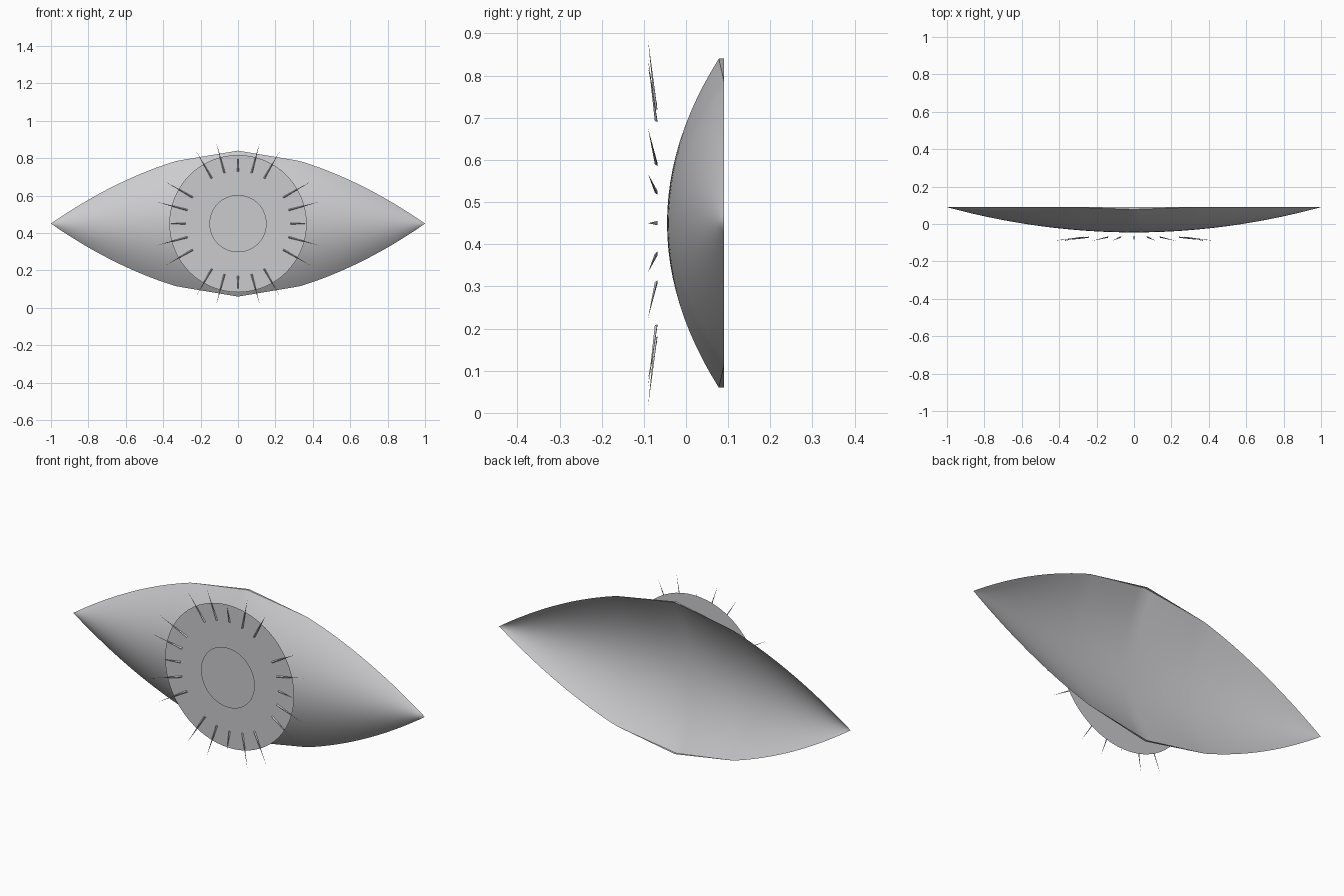
import bpy, bmesh
from math import sin, cos, radians, pi
from mathutils import Vector

if "Cube" in bpy.data.objects:
    bpy.data.objects.remove(bpy.data.objects["Cube"], do_unlink=True)

MID = 0.45      # height of the eye centre
BACK = 0.09     # plane of the shell rim


def make_material(name, color):
    mat = bpy.data.materials.new(name)
    mat.use_nodes = True
    mat.diffuse_color = color
    mat.node_tree.nodes["Principled BSDF"].inputs["Base Color"].default_value = color
    return mat


grey = make_material("soft grey", (0.6, 0.6, 0.62, 1))


def finish(name, bm, smooth=False):
    mesh = bpy.data.meshes.new(name)
    bm.to_mesh(mesh)
    bm.free()
    obj = bpy.data.objects.new(name, mesh)
    bpy.context.collection.objects.link(obj)
    mesh.materials.append(grey)
    if smooth:
        bpy.context.view_layer.objects.active = obj
        obj.select_set(True)
        bpy.ops.object.shade_smooth_by_angle(angle=radians(30))
        obj.select_set(False)
    return obj


def half_height(x):
    # Almond outline: curved towards the corners, straight chords in the middle
    a = abs(x)
    if a < 0.33:
        return 0.39 - 0.055 * a / 0.33
    t = (1 - a) / 0.67
    return 0.335 * t + 0.13 * t * (1 - t)


# Almond shell, open at the back, with a shallow rim in the middle
bm = bmesh.new()
NX, NV = 60, 24
rows = []
for i in range(NX + 1):
    x = -1 + 2 * i / NX
    depth = 0.135 * (1 - x * x)
    k = 0.91 + 0.09 * min(abs(x) / 0.33, 1)
    h = half_height(x)
    row = []
    for j in range(NV + 1):
        v = -1 + 2 * j / NV
        row.append(bm.verts.new((x, BACK - depth * (1 - k * v * v), MID + h * v)))
    low = bm.verts.new((x, BACK, MID - h))
    high = bm.verts.new((x, BACK, MID + h))
    rows.append([low] + row + [high])
for a, b in zip(rows, rows[1:]):
    for j in range(len(a) - 1):
        bm.faces.new((a[j], b[j], b[j + 1], a[j + 1]))
bmesh.ops.remove_doubles(bm, verts=bm.verts, dist=0.0001)
finish("eye_shell", bm, True)


# Flat discs in front of the shell
def disc(name, radius, y):
    bm = bmesh.new()
    ring = [bm.verts.new((radius * cos(2 * pi * i / 64), y,
                          MID + radius * sin(2 * pi * i / 64))) for i in range(64)]
    bm.faces.new(ring)
    finish(name, bm)


disc("eye_disc", 0.367, -0.068)
disc("iris", 0.205, -0.072)
disc("pupil", 0.153, -0.082)

# Thin spikes around the disc, leaning forward, none on the diagonals
bm = bmesh.new()
for deg in range(0, 360, 15):
    if deg % 90 == 45:
        continue
    reach = 0.37 if deg % 90 == 0 else 0.45
    out = Vector((cos(radians(deg)), 0, sin(radians(deg))))
    side = Vector((-out.z, 0, out.x))
    centre = Vector((0, -0.068, MID))
    base = centre + out * 0.28
    tip = bm.verts.new(centre + out * reach + Vector((0, -0.022, 0)))
    foot = [bm.verts.new(base + side * 0.005),
            bm.verts.new(base - side * 0.005),
            bm.verts.new(base + Vector((0, -0.006, 0)))]
    bm.faces.new(foot)
    for i in range(3):
        bm.faces.new((foot[i], tip, foot[(i + 1) % 3]))
bmesh.ops.recalc_face_normals(bm, faces=bm.faces)
finish("spikes", bm)
